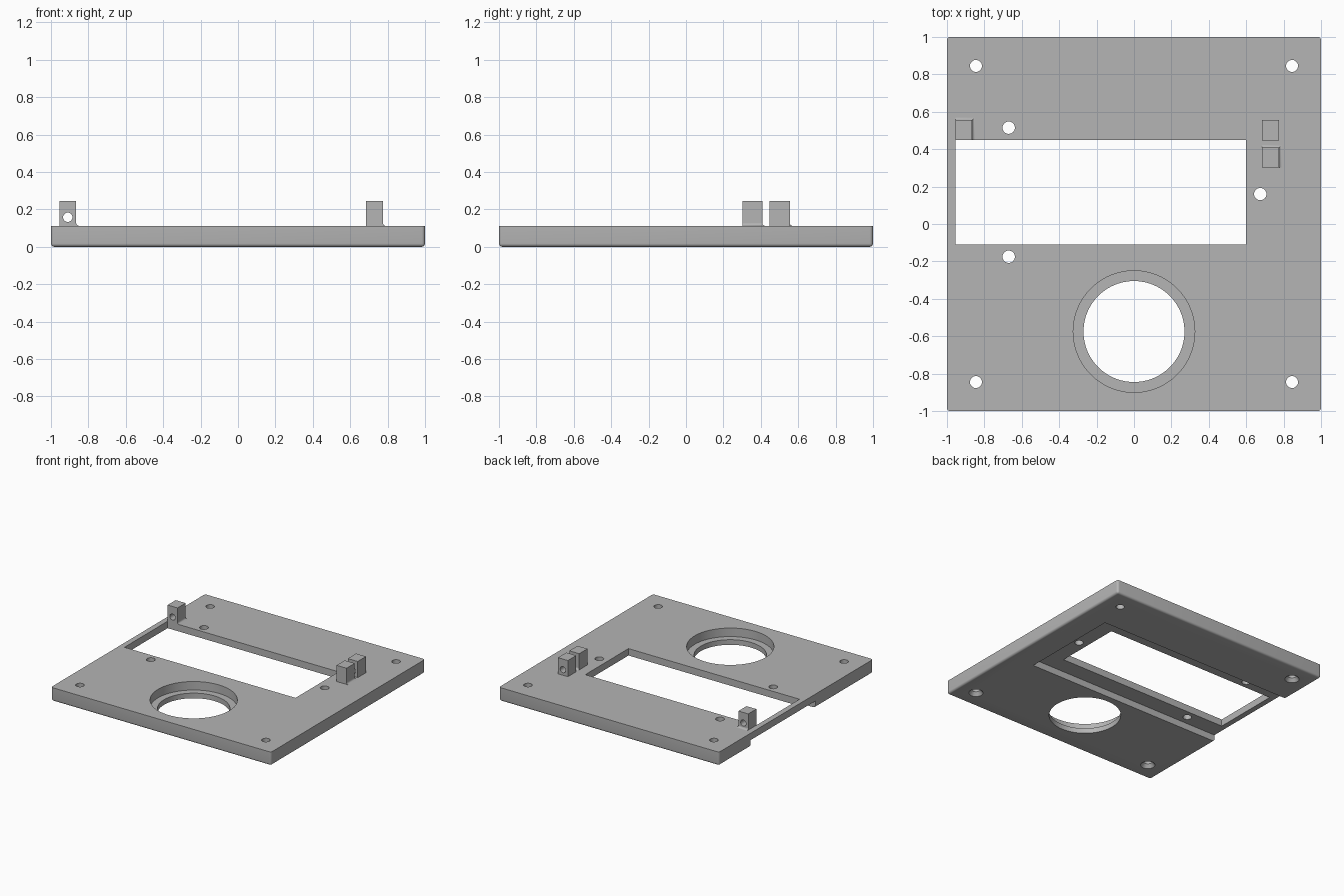
import bpy, bmesh, math
from mathutils import Matrix, Vector

cube = bpy.data.objects.get("Cube")
if cube:
    bpy.data.objects.remove(cube, do_unlink=True)

grey = bpy.data.materials.new("plain_grey")
grey.use_nodes = True
grey.diffuse_color = (0.46, 0.46, 0.46, 1)
grey.node_tree.nodes["Principled BSDF"].inputs["Base Color"].default_value = grey.diffuse_color

TOP = 0.112        # upper face of the plate
WEB = 0.055        # underside of the thin area around the window
BLOCK_TOP = 0.245


def make(name, bm):
    bmesh.ops.recalc_face_normals(bm, faces=bm.faces)
    mesh = bpy.data.meshes.new(name)
    bm.to_mesh(mesh)
    bm.free()
    mesh.materials.append(grey)
    obj = bpy.data.objects.new(name, mesh)
    bpy.context.collection.objects.link(obj)
    return obj


def box_bm(lo, hi):
    lo, hi = Vector(lo), Vector(hi)
    bm = bmesh.new()
    mat = Matrix.Translation((lo + hi) / 2) @ Matrix.Diagonal((*(hi - lo), 1))
    bmesh.ops.create_cube(bm, size=1, matrix=mat)
    return bm


def box(name, lo, hi):
    return make(name, box_bm(lo, hi))


def round_cutter(x, y, z0, z1, r0, r1=None, segments=32):
    bm = bmesh.new()
    bmesh.ops.create_cone(bm, cap_ends=True, segments=segments, radius1=r0,
                          radius2=r0 if r1 is None else r1, depth=z1 - z0,
                          matrix=Matrix.Translation((x, y, (z0 + z1) / 2)))
    return make("cutter", bm)


def activate(obj):
    bpy.ops.object.select_all(action='DESELECT')
    obj.select_set(True)
    bpy.context.view_layer.objects.active = obj


def cut(obj, cutters):
    activate(obj)
    for c in cutters:
        c.hide_render = True
        mod = obj.modifiers.new("cut", 'BOOLEAN')
        mod.operation, mod.solver, mod.object = 'DIFFERENCE', 'EXACT', c
        bpy.ops.object.modifier_apply(modifier=mod.name)
        bpy.data.objects.remove(c, do_unlink=True)


def smooth(obj):
    activate(obj)
    bpy.ops.object.shade_smooth_by_angle(angle=math.radians(30))


# Plate with rounded lower rim and slightly rounded corners
bm = box_bm((-1, -1, 0), (1, 1, TOP))
rim = [e for e in bm.edges if min(v.co.z for v in e.verts) < 0.01]
bmesh.ops.bevel(bm, geom=rim, offset=0.018, segments=5, profile=0.5, affect='EDGES')
plate = make("base_plate", bm)

# Underside recess open to one side, window, and stepped round opening
cutters = [
    box("cutter", (-1.2, -0.25, -0.1), (0.78, 0.59, WEB)),
    box("cutter", (-0.955, -0.11, -0.1), (0.6, 0.45, 0.3)),
    round_cutter(0, -0.575, -0.1, 0.3, 0.27, segments=96),
    round_cutter(0, -0.575, 0.042, 0.3, 0.325, segments=96),
]
# Corner screw holes, three of them countersunk from below
for sx in (-1, 1):
    for sy in (-1, 1):
        x, y = sx * 0.845, sy * 0.845
        cutters.append(round_cutter(x, y, -0.1, 0.3, 0.032))
        if sx < 0 or sy < 0:
            cutters.append(round_cutter(x, y, -0.01, 0.03, 0.062, 0.031))
# Mounting holes around the window
for x, y in ((-0.67, 0.515), (-0.67, -0.175), (0.675, 0.16)):
    cutters.append(round_cutter(x, y, -0.1, 0.3, 0.033))
cut(plate, cutters)
smooth(plate)


def block(name, x0, y0, y1, holed):
    """Upright block, optionally drilled front to back."""
    obj = box(name, (x0, y0, TOP - 0.005), (x0 + 0.09, y1, BLOCK_TOP))
    if holed:
        drill = round_cutter(0, 0, -0.2, 0.2, 0.025)
        drill.data.transform(Matrix.Translation((x0 + 0.045, (y0 + y1) / 2, 0.158))
                             @ Matrix.Rotation(math.pi / 2, 4, 'X'))
        cut(obj, [drill])
    smooth(obj)


def fillet(name, x0, x1, y0, y1, r=0.015, steps=5):
    """Concave skirt along the +x and +y foot of a block."""
    bm = bmesh.new()
    rows = []
    for i in range(steps + 1):
        a = math.pi / 2 * i / steps
        d, z = r * (1 - math.sin(a)), TOP + r * (1 - math.cos(a))
        rows.append([bm.verts.new(p) for p in
                     ((x1 + d, y0, z), (x1 + d, y1 + d, z), (x0, y1 + d, z))])
    for a, b in zip(rows, rows[1:]):
        for k in range(2):
            bm.faces.new((a[k], a[k + 1], b[k + 1], b[k]))
    # End caps against the block
    for k, p in ((0, (x1, y0, TOP)), (2, (x0, y1, TOP))):
        bm.faces.new([row[k] for row in rows] + [bm.verts.new(p)])
    smooth(make(name, bm))


# Upright blocks
block("right_pivot_block", -0.955, 0.45, 0.555, True)
fillet("right_pivot_fillet", -0.955, -0.865, 0.45, 0.555)
block("left_rear_block", 0.685, 0.447, 0.555, True)
block("left_front_block", 0.685, 0.302, 0.408, False)
fillet("left_front_fillet", 0.685, 0.775, 0.302, 0.408)
